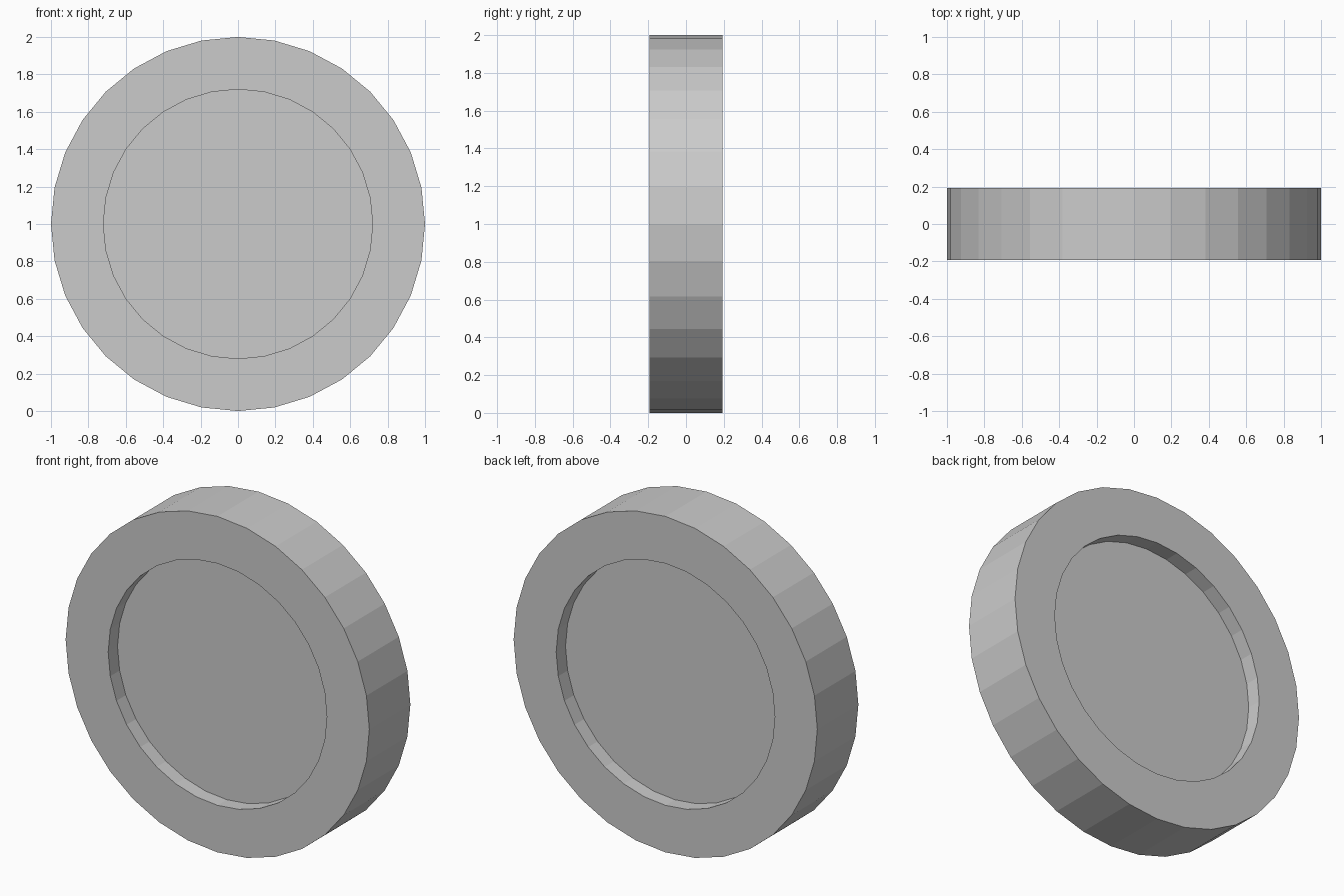
import bpy, bmesh
from math import sin, cos, tau

if "Cube" in bpy.data.objects:
    bpy.data.objects.remove(bpy.data.objects["Cube"])

SIDES = 32
HALF = 0.193      # half thickness of the rim
FLOOR = 0.105     # half thickness of the recessed web
R_OUT, R_IN = 1.0, 0.72


def ring(bm, radius, y):
    return [bm.verts.new((radius * cos(tau * i / SIDES), y, 1 + radius * sin(tau * i / SIDES)))
            for i in range(SIDES)]


# Wheel: recess floor, recess wall, rim face, tread, then the same on the back
bm = bmesh.new()
profile = [(R_IN, -FLOOR), (R_IN, -HALF), (R_OUT, -HALF),
           (R_OUT, HALF), (R_IN, HALF), (R_IN, FLOOR)]
rings = [ring(bm, r, y) for r, y in profile]
for a, b in zip(rings, rings[1:]):
    for i in range(SIDES):
        j = (i + 1) % SIDES
        bm.faces.new((a[i], a[j], b[j], b[i]))

# Flat recess floors on both sides
bm.faces.new(rings[0])
bm.faces.new(rings[-1])
bmesh.ops.recalc_face_normals(bm, faces=bm.faces[:])

mesh = bpy.data.meshes.new("wheel")
bm.to_mesh(mesh)
bm.free()
bpy.context.collection.objects.link(bpy.data.objects.new("wheel", mesh))
